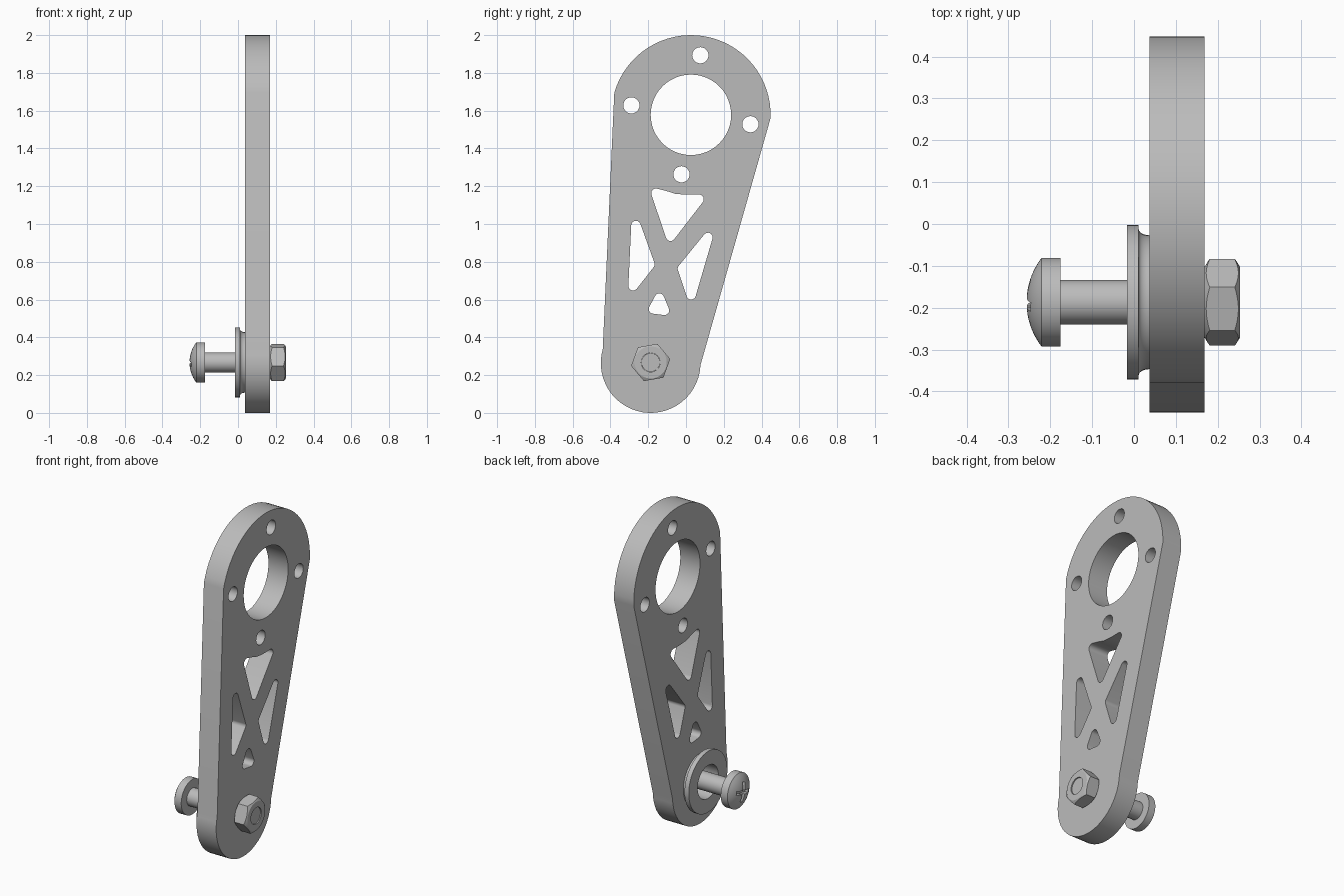
import bpy, bmesh
from math import sin, cos, pi, acos, atan2, sqrt, radians
from mathutils import Vector, Matrix

default = bpy.data.objects.get("Cube")
if default:
    bpy.data.objects.remove(default, do_unlink=True)

grey = bpy.data.materials.new("plain grey metal")
grey.use_nodes = True
grey.diffuse_color = (0.5, 0.5, 0.5, 1)
grey.node_tree.nodes["Principled BSDF"].inputs["Base Color"].default_value = (0.5, 0.5, 0.5, 1)

AXIS_Y, AXIS_Z = -0.187, 0.267     # screw axis, along x
PLATE_X0, PLATE_X1 = 0.037, 0.169
# local (x, y, z) -> world (y, z, x)
TURN = Matrix(((0, 0, 1, 0), (1, 0, 0, 0), (0, 1, 0, 0), (0, 0, 0, 1)))


def add_object(name, bm):
    bmesh.ops.remove_doubles(bm, verts=bm.verts, dist=1e-5)
    bmesh.ops.recalc_face_normals(bm, faces=bm.faces)
    mesh = bpy.data.meshes.new(name)
    bm.to_mesh(mesh)
    bm.free()
    mesh.materials.append(grey)
    obj = bpy.data.objects.new(name, mesh)
    bpy.context.collection.objects.link(obj)
    return obj


def activate(obj):
    bpy.ops.object.select_all(action="DESELECT")
    obj.select_set(True)
    bpy.context.view_layer.objects.active = obj


def smooth(obj, angle=28):
    activate(obj)
    bpy.ops.object.shade_smooth_by_angle(angle=radians(angle))


def boolean(obj, tool, operation):
    mod = obj.modifiers.new("cut", "BOOLEAN")
    mod.operation, mod.object, mod.solver = operation, tool, "EXACT"
    activate(obj)
    bpy.ops.object.modifier_apply(modifier=mod.name)
    bpy.data.objects.remove(tool, do_unlink=True)


def revolve(name, profile, closed=False, steps=48):
    """Turn a profile of (x, radius) points round the screw axis."""
    bm = bmesh.new()
    verts = [bm.verts.new((x, AXIS_Y + r, AXIS_Z)) for x, r in profile]
    pairs = list(zip(verts, verts[1:])) + ([(verts[-1], verts[0])] if closed else [])
    edges = [bm.edges.new(p) for p in pairs]
    bmesh.ops.spin(bm, geom=verts + edges, cent=(0, AXIS_Y, AXIS_Z), axis=(1, 0, 0),
                   angle=2 * pi, steps=steps)
    return add_object(name, bm)


def arc(centre, r, a0, a1, n):
    return [Vector((centre[0] + r * cos(a0 + (a1 - a0) * i / n),
                    centre[1] + r * sin(a0 + (a1 - a0) * i / n))) for i in range(n + 1)]


def circle(centre, r, n=48):
    return arc(centre, r, 0, 2 * pi, n)[:-1]


def rounded(points, r=0.025):
    """Offset an anticlockwise polygon outward, rounding its convex corners."""
    pts, out = [Vector(p) for p in points], []
    for i, p in enumerate(pts):
        d0 = (p - pts[i - 1]).normalized()
        d1 = (pts[(i + 1) % len(pts)] - p).normalized()
        n0, n1 = Vector((d0.y, -d0.x)), Vector((d1.y, -d1.x))
        if d0.cross(d1) > 0:
            a0, a1 = atan2(n0.y, n0.x), atan2(n1.y, n1.x)
            out += arc(p, r, a0, a1 if a1 > a0 else a1 + 2 * pi, 8)
        else:
            out.append(p + (n0 + n1) * (r / (1 + n0.dot(n1))))
    return out


# plate outline: two round ends joined by tangents
top, top_r = Vector((0.026, 1.578)), 0.422
low, low_r = Vector((-0.187, 0.264)), 0.264
gap = top - low
heading, spread = atan2(gap.y, gap.x), acos((top_r - low_r) / gap.length)
loops = [arc(top, top_r, heading - spread, heading + spread, 32)
         + arc(low, low_r, heading + spread, heading - spread + 2 * pi, 28)]

# large bore and the four holes round it
loops.append(circle(top, 0.213))
for k in range(4):
    a = radians(81 + 90 * k)
    loops.append(circle(top + 0.319 * Vector((cos(a), sin(a))), 0.043, 24))

# lightening pockets
loops += [rounded(p) for p in (
    [(-0.159, 1.163), (-0.082, 0.935), (0.069, 1.131), (0.003, 1.13), (-0.061, 1.135), (-0.115, 1.152)],
    [(-0.265, 0.992), (-0.28, 0.673), (-0.191, 0.787)],
    [(0.116, 0.929), (-0.019, 0.763), (0.027, 0.625)],
    [(-0.141, 0.608), (-0.172, 0.55), (-0.114, 0.543)])]

curve = bpy.data.curves.new("plate_outline", "CURVE")
curve.dimensions, curve.fill_mode = "2D", "BOTH"
curve.extrude = (PLATE_X1 - PLATE_X0) / 2
for loop in loops:
    spline = curve.splines.new("POLY")
    spline.points.add(len(loop) - 1)
    for point, co in zip(spline.points, loop):
        point.co = (co.x, co.y, 0, 1)
    spline.use_cyclic_u = True
outline = bpy.data.objects.new("plate_outline", curve)
bpy.context.collection.objects.link(outline)
bpy.context.view_layer.update()
bm = bmesh.new()
bm.from_mesh(outline.to_mesh())
outline.to_mesh_clear()
bpy.data.objects.remove(outline, do_unlink=True)
bm.transform(Matrix.Translation(((PLATE_X0 + PLATE_X1) / 2, 0, 0)) @ TURN)
plate = add_object("arm_plate", bm)

# recess behind the bushing
bore = revolve("bore_cutter", [(0, 0), (0, 0.1), (0.1, 0.1), (0.1, 0)])
boolean(plate, bore, "DIFFERENCE")
smooth(plate)

# flanged bushing with a hollow fillet against the plate
fillet = [(0.011 + 0.026 * (1 - cos(a)), 0.175 - 0.015 * sin(a))
          for a in [pi / 2 * i / 6 for i in range(7)]]
bushing = revolve("flanged_bushing", [(0.037, 0.1), (-0.017, 0.1), (-0.017, 0.185),
                                      (0.011, 0.185)] + fillet, closed=True)
smooth(bushing)

# domed screw, with a cross recess in its head
TIP, BALL = -0.257, 0.174
dome = [(TIP + d, sqrt(2 * BALL * d - d * d)) for d in [0.036 * (i / 8) ** 2 for i in range(9)]]
screw = revolve("domed_screw", dome + [(-0.176, 0.106), (-0.176, 0.053), (0.16, 0.053),
                                       (0.16, 0.049), (0.247, 0.049), (0.247, 0)])
for turn in (12, 102):
    bm = bmesh.new()
    bmesh.ops.create_cube(bm, size=1)
    bm.transform(Matrix.Translation((TIP, AXIS_Y, AXIS_Z)) @ Matrix.Rotation(radians(turn), 4, "X")
                 @ Matrix.Diagonal((0.06, 0.115, 0.022, 1)))
    boolean(screw, add_object("slot_cutter", bm), "DIFFERENCE")
smooth(screw)

# hexagonal nut, its corners chamfered on both sides
bm = bmesh.new()
bmesh.ops.create_cone(bm, cap_ends=True, segments=6, radius1=0.105, radius2=0.105, depth=0.2)
bm.transform(Matrix.Translation((0.211, AXIS_Y, AXIS_Z)) @ TURN
             @ Matrix.Rotation(radians(40), 4, "Z"))
nut = add_object("hex_nut", bm)
ring = revolve("chamfer_cutter", [(0.169, 0.05), (0.169, 0.085), (0.183, 0.108), (0.239, 0.108),
                                  (0.253, 0.085), (0.253, 0.05)], closed=True, steps=72)
boolean(nut, ring, "INTERSECT")
smooth(nut)
